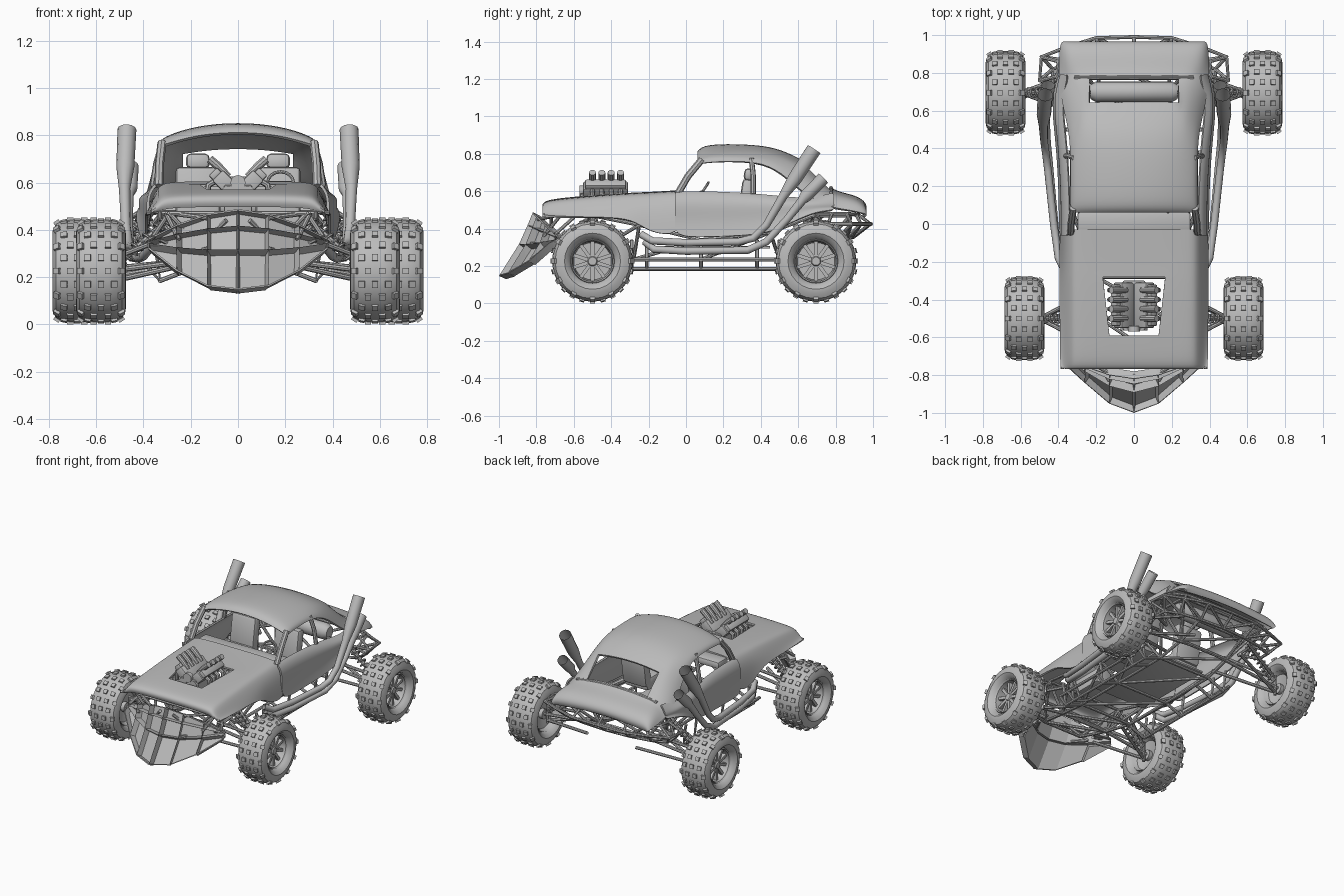
import bpy, bmesh, math
from mathutils import Vector, Matrix

if "Cube" in bpy.data.objects:
    bpy.data.objects.remove(bpy.data.objects["Cube"])

grey = bpy.data.materials.new("plain_grey")
grey.use_nodes = True
COLOUR = (0.5, 0.5, 0.5, 1)
grey.diffuse_color = COLOUR
grey.node_tree.nodes["Principled BSDF"].inputs["Base Color"].default_value = COLOUR
made = []


def place(name, mesh, loc=(0, 0, 0), turn=0):
    ob = bpy.data.objects.new(name, mesh)
    ob.location = loc
    ob.rotation_euler.z = turn
    bpy.context.collection.objects.link(ob)
    if not mesh.materials:
        mesh.materials.append(grey)
    return ob


def bake(name, ob):
    """Turn a curve or a modified object into a plain mesh object."""
    bpy.context.view_layer.update()
    deps = bpy.context.evaluated_depsgraph_get()
    mesh = bpy.data.meshes.new_from_object(ob.evaluated_get(deps))
    bpy.data.objects.remove(ob)
    mesh.materials.clear()
    made.append(place(name, mesh))


def to_mesh(name, bm):
    mesh = bpy.data.meshes.new(name)
    bm.to_mesh(mesh)
    bm.free()
    return mesh


def tubes(name, paths, r, mirror=True, sides=2, caps=True):
    """Round bars through points; a fourth value scales the radius."""
    cu = bpy.data.curves.new(name, "CURVE")
    cu.dimensions = "3D"
    cu.bevel_depth, cu.bevel_resolution, cu.use_fill_caps = r, sides, caps
    for path in paths:
        for s in ((1, -1) if mirror else (1,)):
            sp = cu.splines.new("POLY")
            sp.points.add(len(path) - 1)
            for p, q in zip(sp.points, path):
                p.co = (s * q[0], q[1], q[2], 1)
                p.radius = q[3] if len(q) > 3 else 1
    bake(name, place(name + "_path", cu))


def sheet(name, rows, thick, hole=None, smooth=2, inset=0):
    """Thin mirrored panel through rows of points; hole corners stay sharp."""
    bm = bmesh.new()
    grid = [[bm.verts.new(p) for p in row] for row in rows]
    for i in range(len(rows) - 1):
        for j in range(len(rows[0]) - 1):
            if not (hole and hole(i, j)):
                bm.faces.new((grid[i][j], grid[i][j + 1], grid[i + 1][j + 1], grid[i + 1][j]))
    bmesh.ops.delete(bm, geom=[v for v in bm.verts if not v.link_faces], context="VERTS")
    bmesh.ops.recalc_face_normals(bm, faces=bm.faces)
    crease = bm.verts.layers.float.new("crease_vert")
    for v in bm.verts:
        v[crease] = float(len(v.link_faces) == 3)
    if inset:
        if sum(f.normal.y for f in bm.faces) > 0:
            bmesh.ops.reverse_faces(bm, faces=bm.faces)
        bmesh.ops.inset_individual(bm, faces=bm.faces[:], thickness=0.006, depth=-inset)
    ob = place(name, to_mesh(name, bm))
    ob.modifiers.new("mirror", "MIRROR").use_clip = True
    if smooth:
        ob.modifiers.new("round", "SUBSURF").levels = smooth
    sol = ob.modifiers.new("thick", "SOLIDIFY")
    sol.thickness, sol.offset = thick, 0
    bake(name, ob)


def add_box(bm, loc, size, rot=Matrix()):
    mat = Matrix.Translation(loc) @ rot @ Matrix.Diagonal((*size, 1))
    bmesh.ops.create_cube(bm, size=1, matrix=mat)


def boxes(name, items, bevel=0.015):
    bm = bmesh.new()
    for it in items:
        add_box(bm, *it)
    bmesh.ops.bevel(bm, geom=bm.edges[:], offset=bevel, segments=2, affect="EDGES", profile=0.5)
    made.append(place(name, to_mesh(name, bm)))


def lathe(bm, profile, n):
    rings = [[bm.verts.new((x, r * math.cos(a), r * math.sin(a)))
              for a in (2 * math.pi * k / n for k in range(n))] for x, r in profile]
    for a, b in zip(rings, rings[1:]):
        for k in range(n):
            bm.faces.new((a[k], a[k - 1], b[k - 1], b[k]))
    return rings


# Bonnet with the engine opening: y, top height, lower edge height
hood_rows = [(-.755, .50, .475), (-.768, .525, .47), (-.745, .55, .465), (-.59, .565, .46), (-.44, .577, .46),
             (-.28, .587, .45), (-.2, .59, .38), (-.03, .6, .355)]
sheet("bonnet", [[(0, y, z), (.13 + .035 * min(1, max(0, (y + .59) / .31)), y, z), (.30, y, z - .004),
                  (.33, y, z - .018), (.368, y, max(z - .08, lo)), (.388, y, lo)] for y, z, lo in hood_rows],
      .012, hole=lambda i, j: i in (3, 4) and j == 0)

# Door panels swelling into the rear haunches: y, lower edge height, outward flare
side_rows = [(-.06, .355, 0), (.1, .355, 0), (.25, .36, .005), (.4, .37, .015), (.5, .4, .025), (.6, .45, .035),
             (.7, .49, .03), (.79, .495, .005)]
sheet("door_panel", [[(.34 + f, y, .595 - f), (.362 + f, y, .58 - f), (.385 + f, y, .53), (.377 + f, y, (.53 + lo) / 2),
                      (.392 + f, y, lo)] for y, lo, f in side_rows], .012)

# Roof flowing into the tail: y, top height, sideways drop, roof half width, lower edge x and z
roof_rows = [(.066, .81, .05, .30, .33, .745), (.09, .84, .055, .30, .33, .75), (.2, .85, .055, .295, .328, .76),
             (.42, .843, .052, .285, .33, .755), (.54, .805, .045, .28, .35, .67), (.64, .75, .04, .28, .375, .575),
             (.765, .62, .03, .29, .392, .515), (.81, .592, .02, .32, .392, .505), (.9, .574, .018, .34, .39, .492),
             (.95, .545, .018, .34, .383, .48), (.962, .515, .02, .335, .375, .472),
             (.95, .492, .022, .33, .368, .462)]
sheet("roof_and_tail", [[(0, y, z), (.13, y, z - d * .15), (.235, y, z - d * .58), (w, y, z - d),
                         ((w + xl) / 2 + .012, y, (z - d + zl) / 2), (xl, y, zl)]
                        for y, z, d, w, xl, zl in roof_rows],
      .014, hole=lambda i, j: i == 5 and j < 2)
tubes("tail_lip", [[(0, .775, .618), (.2, .775, .606), (.315, .775, .588)]], .01)

# Window pillars
tubes("windscreen_pillar", [[(.335, -.045, .585), (.332, .01, .68), (.322, .085, .77)]], .019)
tubes("door_pillar", [[(.36, .36, .585), (.345, .36, .68), (.318, .35, .775)]], .014)

# Cabin and tank
boxes("dashboard", [((0, .01, .57), (.6, .11, .05))])
boxes("cabin_floor", [((0, .15, .3), (.4, .6, .014))], .004)
lean = Matrix.Rotation(-.15, 4, "X")
boxes("seats", [it for s in (1, -1) for it in (
    ((s * .17, .2, .43), (.19, .24, .09)), ((s * .17, .32, .54), (.19, .07, .25), lean),
    ((s * .17, .335, .69), (.1, .05, .065), lean))], .02)
tubes("fuel_tank", [[(0, .7, .5), (.2, .7, .5, 1), (.23, .7, .5, .7)]], .055, sides=6)
ring = [(.18 + .055 * math.cos(a), .09 + .03 * math.sin(a), .6 + .046 * math.sin(a))
        for a in (math.pi * k / 8 for k in range(17))]
tubes("steering_wheel", [ring, [(.18, .09, .6), (.18, .02, .57)], [ring[0], ring[8]]], .007, False)

# Engine
tilt = [Matrix.Rotation(s * math.pi / 4, 4, "Y") for s in (1, -1)]
boxes("engine_block", [((0, -.43, .53), (.12, .26, .12))] + [
    ((s * .055, -.43, .6), (.065, .24, .09), t) for s, t in zip((1, -1), tilt)] + [
    ((s * .095, -.43, .635), (.05, .22, .035), t) for s, t in zip((1, -1), tilt)], .008)
stack_y = [-.5 + .05 * k for k in range(4)]
tubes("intake_stacks", [[(.04, y, .625), (.085, y, .67, 1), (.085, y, .67, 1.25), (.12, y, .70, 1.25)]
                        for y in stack_y], .015, sides=3)
tubes("engine_headers", [[(.09, y, .61), (.125, y, .59), (.13, y, .53)] for y in stack_y], .013)
tubes("engine_pulley", [[(0, -.57, .6), (0, -.54, .6)], [(.04, -.565, .555), (.04, -.54, .555)]], .032, sides=4)

# Exhausts with wide open tips
tubes("exhaust_pipes", [
    [(.37, -.24, .37), (.4, -.18, .335), (.425, 0, .325), (.455, .28, .33), (.465, .36, .35), (.475, .43, .42),
     (.48, .52, .575, 1.2), (.477, .58, .665, 1.9), (.47, .685, .825, 2)],
    [(.37, -.22, .33), (.4, -.17, .29), (.42, 0, .28), (.45, .33, .285), (.46, .43, .33), (.465, .54, .45),
     (.465, .62, .55, 1.2), (.46, .64, .575, 1.7), (.455, .735, .67, 1.75)]], .02, sides=4, caps=False)

# Front ram plate with recessed cells between ribs
top = [(0, -.82, .485), (.13, -.80, .465), (.26, -.755, .42), (.38, -.69, .36)]
low = [(0, -.998, .15), (.13, -.95, .165), (.26, -.84, .23), (.38, -.73, .325)]
rows = []
for t in (0, .2, .5, 1):
    row = [Vector(a).lerp(Vector(b), t) for a, b in zip(top, low)]
    rows.append([p + Vector((0, .02 * math.sin(math.pi * t), 0)) for p in row])
sheet("ram_plate", rows, .007, smooth=0, inset=.04)
tubes("ram_struts", [[(.13, -.79, .45), (.28, -.7, .47)], [(.13, -.83, .32), (.2, -.7, .3)],
                     [(.25, -.76, .36), (.3, -.68, .46)], [(.33, -.7, .36), (.2, -.65, .3)],
                     [(.05, -.8, .44), (.2, -.7, .3)], [(.36, -.7, .37), (.3, -.6, .46)]], .01)

# Tubular chassis
lower = [(.15, -.72, .32), (.18, -.5, .27), (.2, -.28, .235), (.2, .08, .235), (.2, .5, .235), (.19, .7, .28),
         (.18, .86, .36)]
upper = [(.29, -.72, .47), (.29, -.5, .47), (.32, -.25, .42), (.33, .08, .34), (.33, .45, .38), (.33, .68, .47),
         (.32, .88, .47)]
web = [lower, upper] + [[a, b] for a, b in zip(lower, upper)] + [[a, b] for a, b in zip(lower, upper[1:])]
tubes("chassis_frame", web, .01)


def flip(p):
    return (-p[0], p[1], p[2])


cross = [[p, flip(p)] for p in lower + upper[:2] + upper[5:]]
cross += [[a, flip(b)] for a, b in zip(lower, lower[1:])]
tubes("cross_members", cross, .01, False)
stations = (-.29, -.21, .08, .38, .5)
outer, inner = [[(x, y, z) for y in stations] for x, z in ((.375, .235), (.33, .185))]
tubes("side_steps", [outer, inner] + [[a, b, (.35, b[1], .34)] for a, b in zip(outer, inner)]
      + [[b, (.2, b[1], .235)] for b in inner], .01)

# Rear bumper truss
high = [(0, .99, .425), (.2, .985, .425), (.36, .935, .425), (.49, .885, .425), (.5, .76, .425), (.38, .72, .44)]
base = [(0, .895, .355), (.18, .885, .355), (.33, .86, .355), (.43, .82, .355), (.43, .74, .355), (.3, .68, .36)]
body = [(0, .92, .475), (.18, .92, .475), (.32, .91, .475), (.4, .86, .48), (.41, .78, .48), (.36, .7, .48)]
tubes("rear_bumper", [high, base, body] + [[a, b, c] for a, b, c in zip(base, high, body)]
      + [[a, b] for a, b in zip(base, high[1:])], .01)

# Suspension at both axles
for name, y, xin in (("front", -.5, .5), ("rear", .695, .6)):
    arms = [[(.19, y + d, .26), (xin, y, .19)] for d in (-.14, .14)]
    arms += [[(.27, y + d, .38), (xin, y, .29)] for d in (-.12, .12)]
    arms += [[(xin, y, .17), (xin, y, .31)], [(0, y, .28), (.12, y, .28), (xin + .05, y, .225)]]
    tubes(name + "_arms", arms, .011)
    a, b = Vector((xin - .01, y, .27)), Vector((xin - .22, y, .46))
    side = (b - a).normalized().cross(Vector((0, 1, 0)))
    coil = []
    for k in range(73):
        ang = k * math.pi / 4
        coil.append(a.lerp(b, k / 72) + .024 * (side * math.cos(ang) + Vector((0, math.sin(ang), 0))))
    tubes(name + "_springs", [coil], .006, sides=1)
    tubes(name + "_dampers", [[a, b]], .012)

# Wheels: tyre, tread blocks, rim and spokes, shared by all four
bm = bmesh.new()
half = [(.07, .118), (.092, .13), (.106, .15), (.104, .172), (.09, .2), (.065, .213), (.03, .217)]
lathe(bm, [(-x, r) for x, r in half] + half[::-1], 24)
tyre = to_mesh("tyre", bm)
bm = bmesh.new()
for k in range(24):
    spin = Matrix.Rotation(2 * math.pi * k / 24, 4, "X")
    for x in ((-.056, 0, .056) if k % 2 else (-.086, -.03, .03, .086)):
        r = .217 - max(0, abs(x) - .045) * .3
        tip = Matrix.Rotation(math.copysign(max(0, abs(x) - .04) * 13, x), 4, "Y")
        add_box(bm, spin @ Vector((x, 0, r)), (.027, .027, .017), spin @ tip)
tread = to_mesh("tread_blocks", bm)
bm = bmesh.new()
lathe(bm, [(.068, .119), (.078, .115), (.07, .108), (-.03, .1), (-.03, .02)], 28)
lathe(bm, [(-.068, .119), (-.078, .115), (-.05, .1), (-.03, .02)], 28)
hub = lathe(bm, [(-.06, .02), (-.06, .035), (.045, .032), (.06, .022)], 14)
bm.faces.new(hub[-1])
bm.faces.new(hub[0])
for k in range(10):
    spin = Matrix.Rotation(2 * math.pi * k / 10, 4, "X")
    add_box(bm, spin @ Vector((.04, 0, .068)), (.025, .019, .085), spin)
rim = to_mesh("rim", bm)
for name, x, y in (("front", .58, -.5), ("rear", .68, .695)):
    for tag, s in (("left", 1), ("right", -1)):
        for part, mesh in (("tyre", tyre), ("tread", tread), ("rim", rim)):
            made.append(place(f"{name}_{tag}_{part}", mesh, (s * x, y, .226), 0 if s > 0 else math.pi))

# Smooth the curved surfaces, keep hard edges
bpy.ops.object.select_all(action="DESELECT")
for ob in made:
    ob.select_set(True)
bpy.context.view_layer.objects.active = made[0]
bpy.ops.object.shade_smooth_by_angle(angle=math.radians(35))
